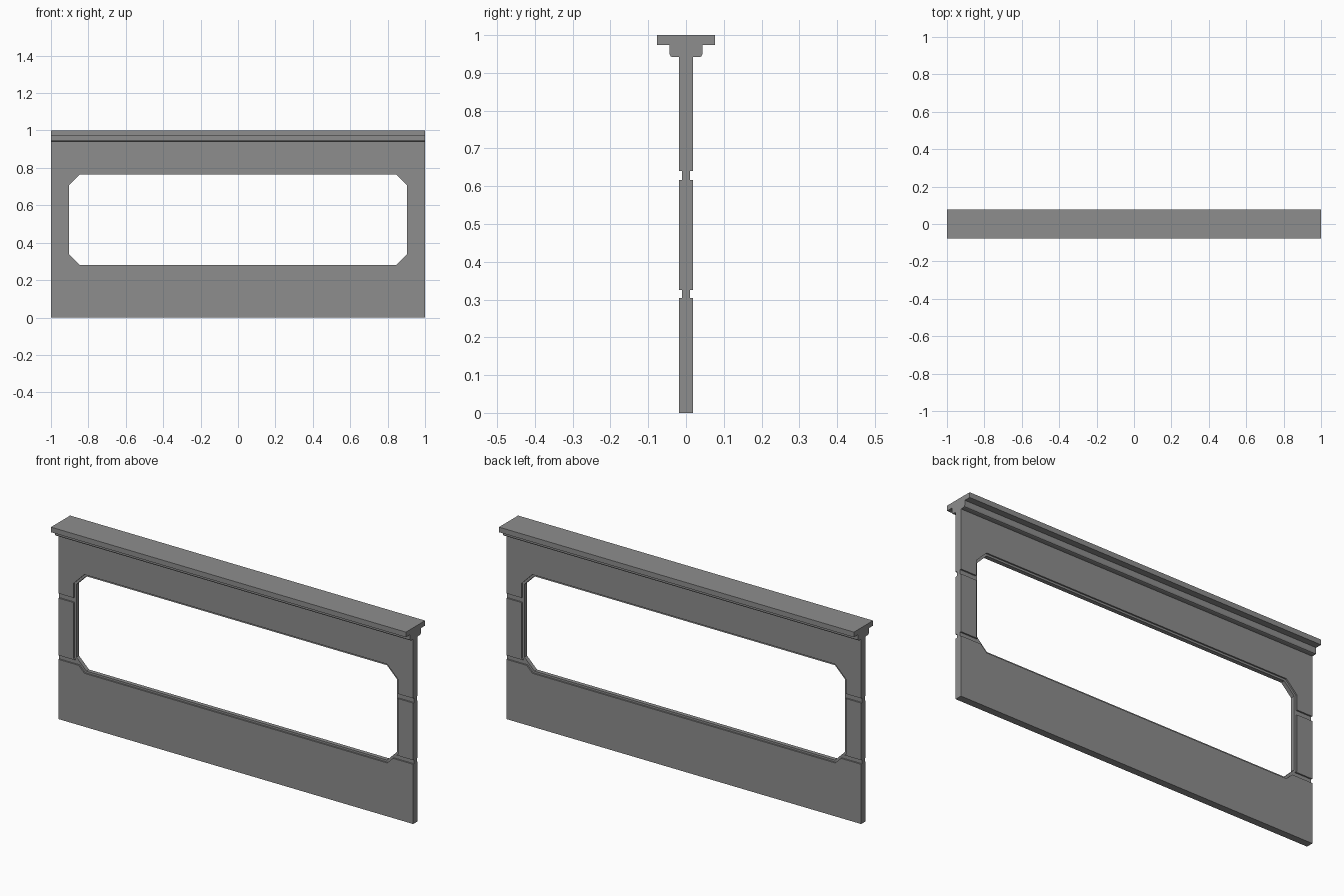
import bpy
import bmesh

cube = bpy.data.objects.get("Cube")
if cube:
    bpy.data.objects.remove(cube)

grey = bpy.data.materials.new("concrete_grey")
grey.use_nodes = True
colour = (0.27, 0.27, 0.27, 1)
grey.diffuse_color = colour
grey.node_tree.nodes["Principled BSDF"].inputs["Base Color"].default_value = colour


def prism(name, outline, start, end):
    """Extrude a closed 3D outline; start and end are offsets along its normal axis."""
    bm = bmesh.new()
    near = [bm.verts.new([a + b for a, b in zip(p, start)]) for p in outline]
    far = [bm.verts.new([a + b for a, b in zip(p, end)]) for p in outline]
    bm.faces.new(near)
    bm.faces.new(far[::-1])
    for i in range(len(near)):
        j = (i + 1) % len(near)
        bm.faces.new((near[i], far[i], far[j], near[j]))
    bmesh.ops.recalc_face_normals(bm, faces=bm.faces)
    mesh = bpy.data.meshes.new(name)
    bm.to_mesh(mesh)
    bm.free()
    mesh.materials.append(grey)
    obj = bpy.data.objects.new(name, mesh)
    bpy.context.collection.objects.link(obj)
    return obj


def beam(name, half_profile):
    """Mirror a (y, z) half profile and run it along the full width."""
    loop = half_profile + [(-y, z) for y, z in reversed(half_profile)]
    return prism(name, [(0, y, z) for y, z in loop], (-1, 0, 0), (1, 0, 0))


def window_cutter(inset, y0, y1):
    """Rectangle with clipped corners, shrunk by the inset."""
    w, low, high = 0.913 - inset, 0.272 + inset, 0.775 - inset
    clip = 0.06 - inset * 0.4
    half = [(w - clip, low), (w, low + clip), (w, high - clip), (w - clip, high)]
    loop = half + [(-x, z) for x, z in reversed(half)]
    return prism("window_cutter", [(x, 0, z) for x, z in loop], (0, y0, 0), (0, y1, 0))


# Wall panel with two horizontal grooves on each face
FACE, CORE, TOP = 0.018, 0.0105, 0.942
profile = [(FACE, 0)]
for low, high in ((0.304, 0.325), (0.616, 0.64)):
    profile += [(FACE, low), (CORE, low), (CORE, high), (FACE, high)]
profile.append((FACE, TOP))
wall = beam("wall_panel", profile)

# Window opening with a thin recessed rim on both faces
for inset, y0, y1 in ((0.01, -0.1, 0.1), (0, -0.1, -CORE), (0, CORE, 0.1)):
    cutter = window_cutter(inset, y0, y1)
    mod = wall.modifiers.new("opening", "BOOLEAN")
    mod.operation = "DIFFERENCE"
    mod.solver = "EXACT"
    mod.object = cutter
    bpy.context.view_layer.objects.active = wall
    bpy.ops.object.modifier_apply(modifier=mod.name)
    bpy.data.objects.remove(cutter)

# Stepped cap rail with eased lower corners
beam("cap_rail", [(0.036, TOP), (0.041, 0.944), (0.044, 0.95), (0.044, 0.974),
                  (0.077, 0.974), (0.077, 1)])
